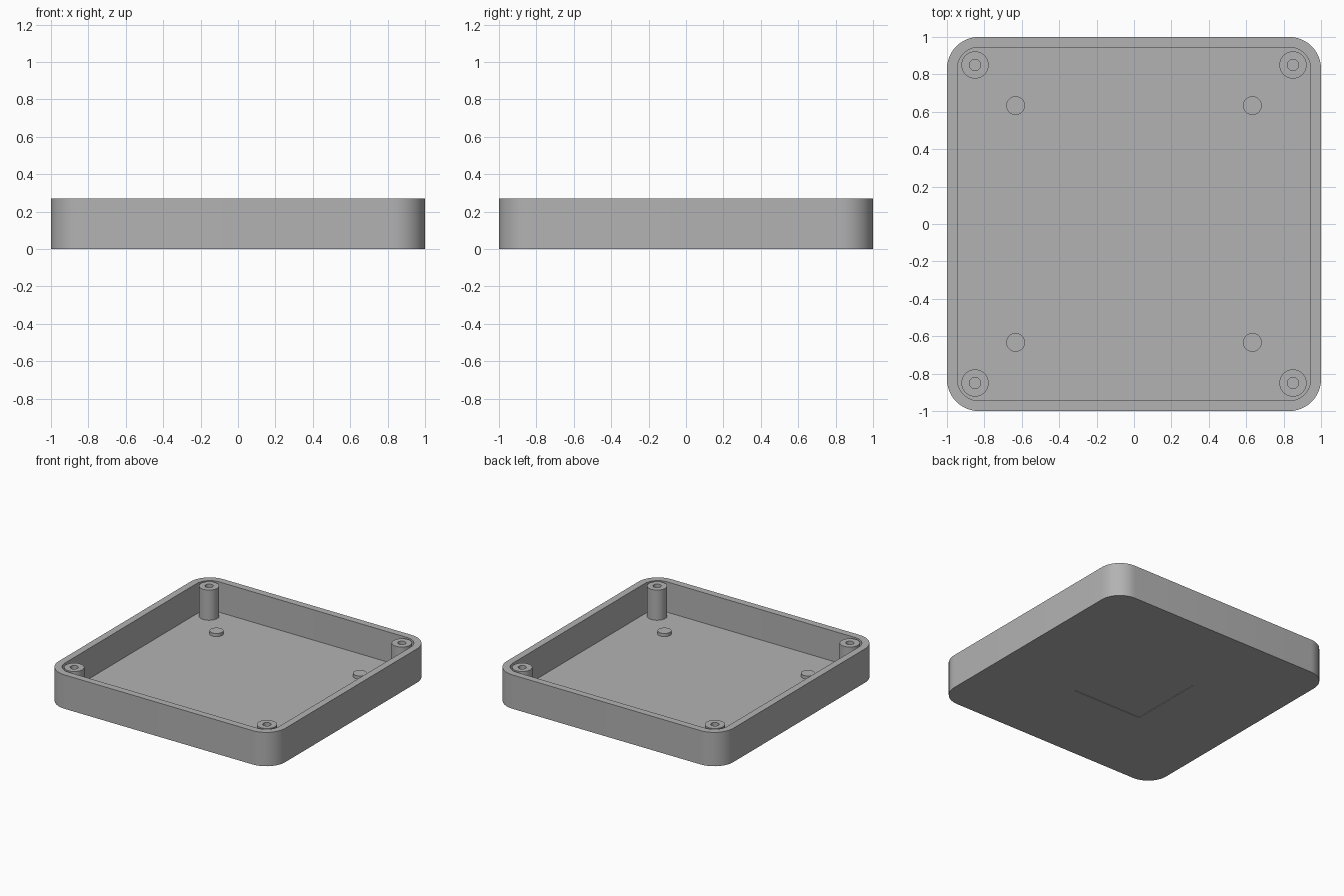
import bpy
import bmesh
from math import cos, sin, pi

HEIGHT, FLOOR, RECESS = 0.27, 0.028, 0.004
POST_X, PEG_X = 0.85, 0.633

cube = bpy.data.objects.get("Cube")
if cube:
    bpy.data.objects.remove(cube, do_unlink=True)

grey = bpy.data.materials.new("plain grey")
grey.use_nodes = True
color = (0.45, 0.45, 0.45, 1)
grey.diffuse_color = color
grey.node_tree.nodes["Principled BSDF"].inputs["Base Color"].default_value = color


def finish(bm, name):
    """Turn a bmesh into a named object, smooth on its curved sides."""
    bmesh.ops.recalc_face_normals(bm, faces=bm.faces)
    mesh = bpy.data.meshes.new(name)
    bm.to_mesh(mesh)
    bm.free()
    mesh.materials.append(grey)
    obj = bpy.data.objects.new(name, mesh)
    bpy.context.collection.objects.link(obj)
    bpy.ops.object.select_all(action="DESELECT")
    obj.select_set(True)
    bpy.context.view_layer.objects.active = obj
    bpy.ops.object.shade_smooth_by_angle()
    return obj


def rounded_ring(bm, half, radius, z, steps=12):
    """Loop of vertices around a rounded square."""
    ring = []
    for corner, (sx, sy) in enumerate([(1, 1), (-1, 1), (-1, -1), (1, -1)]):
        for i in range(steps + 1):
            a = (corner + i / steps) * pi / 2
            ring.append(bm.verts.new((sx * (half - radius) + radius * cos(a),
                                      sy * (half - radius) + radius * sin(a), z)))
    return ring


def circle_ring(bm, radius, z, steps=40):
    return [bm.verts.new((radius * cos(2 * pi * i / steps),
                          radius * sin(2 * pi * i / steps), z)) for i in range(steps)]


def square_ring(bm, half, z):
    return [bm.verts.new((x * half, y * half, z))
            for x, y in [(1, 1), (-1, 1), (-1, -1), (1, -1)]]


def bridge(bm, a, b):
    n = len(a)
    for i in range(n):
        bm.faces.new((a[i], a[(i + 1) % n], b[(i + 1) % n], b[i]))


# Tray: outer wall, flat rim, inner wall, floor and a shallow label recess below
bm = bmesh.new()
rings = [rounded_ring(bm, 1, 0.17, 0), rounded_ring(bm, 1, 0.17, HEIGHT),
         rounded_ring(bm, 0.945, 0.115, HEIGHT), rounded_ring(bm, 0.945, 0.115, FLOOR)]
for low, high in zip(rings, rings[1:]):
    bridge(bm, low, high)
bm.faces.new(rings[-1])

recess_edge, recess_top = square_ring(bm, 0.305, 0), square_ring(bm, 0.305, RECESS)
bridge(bm, recess_edge, recess_top)
bm.faces.new(recess_top)
side = len(rings[0]) // 4
for k in range(4):
    middle, after = k * side + side // 2, (k + 1) * side + side // 2
    arc = [rings[0][i % len(rings[0])] for i in range(middle, after + 1)]
    bm.faces.new(arc + [recess_edge[(k + 1) % 4], recess_edge[k]])
finish(bm, "tray")


# Hollow screw posts in the corners and solid locating pegs on the floor
def turned_part(name, profile, x, y):
    bm = bmesh.new()
    loops = [circle_ring(bm, r, z) for r, z in profile]
    for low, high in zip(loops, loops[1:]):
        bridge(bm, low, high)
    bm.faces.new(loops[-1])
    finish(bm, name).location = (x, y, 0)


post = [(0.073, FLOOR), (0.073, HEIGHT - 0.001), (0.03, HEIGHT - 0.001), (0.03, FLOOR + 0.001)]
peg = [(0.05, FLOOR), (0.05, FLOOR + 0.025)]
for sx, x_name in ((1, "left"), (-1, "right")):
    for sy, y_name in ((-1, "front"), (1, "back")):
        place = f"{y_name}_{x_name}"
        turned_part(f"{place}_screw_post", post, sx * POST_X, sy * POST_X)
        turned_part(f"{place}_peg", peg, sx * PEG_X, sy * PEG_X)
